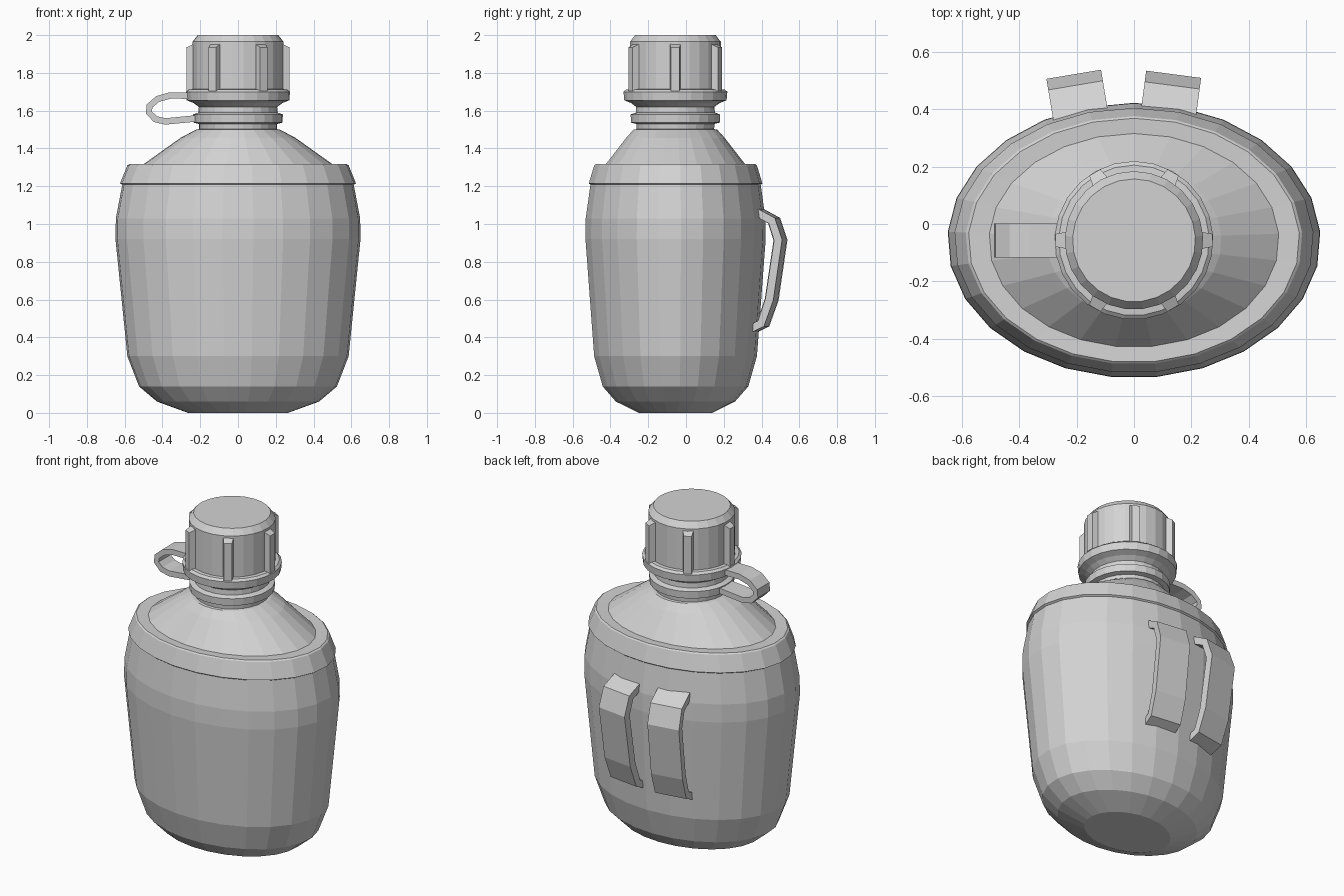
import bpy
import bmesh
from math import sin, cos, pi, radians
from mathutils import Matrix, Vector

if "Cube" in bpy.data.objects:
    bpy.data.objects.remove(bpy.data.objects["Cube"])

SIDES = 25
AXIS_Y = -0.057   # bottle axis sits forward of the clips
RATIO = 0.737     # oval depth / width

grey = bpy.data.materials.new("plain_grey")
grey.use_nodes = True
grey.diffuse_color = (0.65, 0.65, 0.65, 1)
grey.node_tree.nodes["Principled BSDF"].inputs["Base Color"].default_value = grey.diffuse_color


def finish(name, bm, matrix):
    bmesh.ops.recalc_face_normals(bm, faces=bm.faces)
    mesh = bpy.data.meshes.new(name)
    bm.to_mesh(mesh)
    bm.free()
    mesh.materials.append(grey)
    obj = bpy.data.objects.new(name, mesh)
    obj.matrix_world = matrix
    bpy.context.collection.objects.link(obj)
    return obj


def loft(name, rings):
    """Stack of oval rings (x radius, y radius, z), capped at both ends."""
    bm = bmesh.new()
    loops = []
    for rx, ry, z in rings:
        angles = [2 * pi * i / SIDES for i in range(SIDES)]
        loops.append([bm.verts.new((rx * sin(a), ry * cos(a), z)) for a in angles])
    for low, high in zip(loops, loops[1:]):
        for i in range(SIDES):
            j = (i + 1) % SIDES
            bm.faces.new((low[i], low[j], high[j], high[i]))
    bm.faces.new(loops[0])
    bm.faces.new(loops[-1])
    return finish(name, bm, Matrix.Translation((0, AXIS_Y, 0)))


def ribbon(name, path, thickness, width, matrix):
    """Bent strip: path in local y/z, width along local x."""
    pts = [Vector(p) for p in path]
    left, right = [], []
    for i, p in enumerate(pts):
        before = (p - pts[i - 1]).normalized() if i else Vector((0, 0))
        after = (pts[i + 1] - p).normalized() if i < len(pts) - 1 else Vector((0, 0))
        t = (before + after).normalized()
        n = Vector((-t.y, t.x)) * thickness / 2
        left.append(p + n)
        right.append(p - n)
    bm = bmesh.new()
    rows = []
    for a, b in zip(left, right):
        rows.append([bm.verts.new((x, q.x, q.y)) for x, q in
                     ((-width / 2, a), (width / 2, a), (width / 2, b), (-width / 2, b))])
    for r, s in zip(rows, rows[1:]):
        for i in range(4):
            j = (i + 1) % 4
            bm.faces.new((r[i], r[j], s[j], s[i]))
    bm.faces.new(rows[0])
    bm.faces.new(rows[-1])
    return finish(name, bm, matrix)


# Oval body with rounded base, shoulder band and a cone that turns round at the neck
body = [(0.265, 0), (0.43, 0.06), (0.525, 0.14), (0.587, 0.3), (0.65, 0.92),
        (0.648, 1.03), (0.614, 1.208), (0.626, 1.215), (0.587, 1.31),
        (0.577, 1.317), (0.505, 1.314)]
rings = [(r, r * RATIO, z) for r, z in body]
rings += [(0.305, 0.262, 1.456), (0.222, 0.222, 1.5), (0.2, 0.2, 1.503)]
loft("bottle_body", rings)

# Threaded neck
neck = [(0.205, 1.49), (0.208, 1.53), (0.236, 1.537), (0.238, 1.58), (0.21, 1.59),
        (0.208, 1.62), (0.235, 1.64), (0.235, 1.66)]
loft("neck", [(r, r, z) for r, z in neck])

# Screw cap with flange
cap = [(0.235, 1.64), (0.272, 1.655), (0.276, 1.7), (0.262, 1.712), (0.241, 1.714),
       (0.241, 1.965), (0.214, 2.0)]
loft("screw_cap", [(r, r, z) for r, z in cap])

# Six grip ribs, chamfered at the top
for k in range(6):
    bm = bmesh.new()
    bmesh.ops.create_cube(bm, size=1)
    for v in bm.verts:
        outer, top = v.co.x > 0, v.co.z > 0
        v.co.x = 0.273 if outer else 0.225
        v.co.y *= 0.045 if outer else 0.062
        v.co.z = (1.935 if outer else 1.958) if top else 1.705
    turn = Matrix.Translation((0, AXIS_Y, 0)) @ Matrix.Rotation(k * pi / 3, 4, "Z")
    finish("cap_rib_%d" % (k + 1), bm, turn)

# Retaining strap looping from the cap flange back to the neck, on the right side
strap = [(0.22, 1.68), (0.36, 1.68), (0.425, 1.662), (0.468, 1.625), (0.472, 1.59),
         (0.437, 1.555), (0.385, 1.543), (0.21, 1.56)]
ribbon("cap_strap", strap, 0.034, 0.118,
       Matrix.Translation((0, AXIS_Y, 0)) @ Matrix.Rotation(pi / 2, 4, "Z"))

# Two belt clips on the back, each following the curve of the body
clip = [(-0.19, 1.08), (-0.145, 1.065), (-0.055, 1.018), (-0.021, 0.915),
        (-0.068, 0.6), (-0.113, 0.472), (-0.2, 0.433)]
for name, x, angle in (("belt_clip_right", -0.21, 9.5), ("belt_clip_left", 0.138, -7.5)):
    ribbon(name, clip, 0.043, 0.193,
           Matrix.Translation((x, 0.521, 0)) @ Matrix.Rotation(radians(angle), 4, "Z"))
